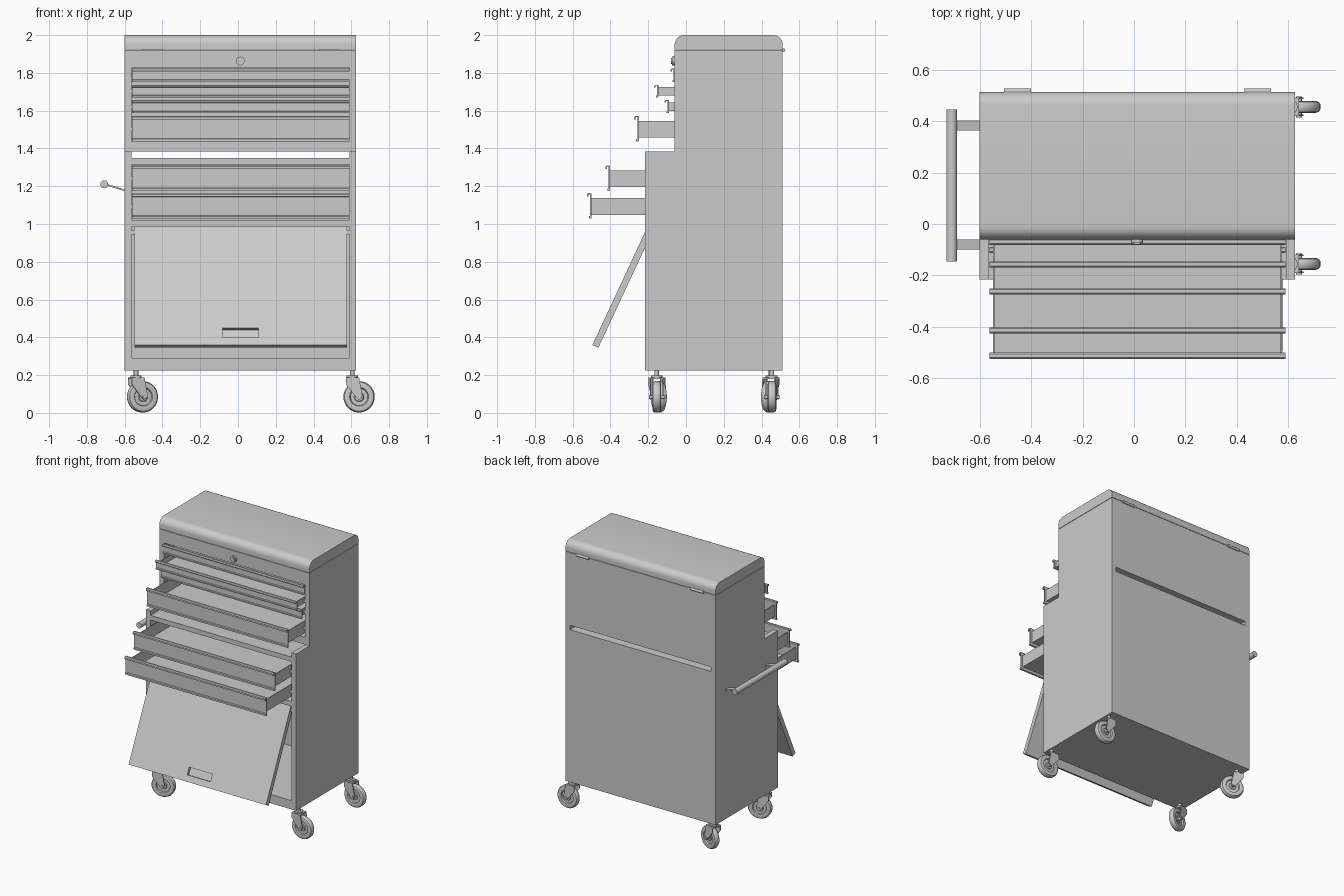
import bpy, bmesh, math
from mathutils import Matrix, Vector

if "Cube" in bpy.data.objects:
    bpy.data.objects.remove(bpy.data.objects["Cube"])

X0, X1 = -0.60, 0.626            # cabinet sides
IX0, IX1 = -0.563, 0.59          # opening sides
FL, FU, BK = -0.216, -0.06, 0.512  # lower front, upper front, back


def finish(bm, name, smooth=False):
    bmesh.ops.recalc_face_normals(bm, faces=bm.faces)
    me = bpy.data.meshes.new(name)
    bm.to_mesh(me)
    bm.free()
    ob = bpy.data.objects.new(name, me)
    bpy.context.collection.objects.link(ob)
    if smooth:
        bpy.ops.object.select_all(action='DESELECT')
        ob.select_set(True)
        bpy.context.view_layer.objects.active = ob
        bpy.ops.object.shade_smooth_by_angle(angle=math.radians(35))
    return ob


def add_box(bm, x, y, z):
    m = Matrix.Translation(((x[0] + x[1]) / 2, (y[0] + y[1]) / 2, (z[0] + z[1]) / 2))
    m = m @ Matrix.Diagonal((x[1] - x[0], y[1] - y[0], z[1] - z[0], 1))
    bmesh.ops.create_cube(bm, size=1, matrix=m)


def boxes(name, *specs):
    bm = bmesh.new()
    for s in specs:
        add_box(bm, *s)
    return finish(bm, name)


def add_prism(bm, pts, x0, x1):
    f = bm.faces.new([bm.verts.new((x0, y, z)) for y, z in pts])
    r = bmesh.ops.extrude_face_region(bm, geom=[f])
    vs = [v for v in r['geom'] if isinstance(v, bmesh.types.BMVert)]
    bmesh.ops.translate(bm, verts=vs, vec=(x1 - x0, 0, 0))


def prism(name, pts, x0, x1, smooth=False):
    bm = bmesh.new()
    add_prism(bm, pts, x0, x1)
    return finish(bm, name, smooth)


def add_rod(bm, a, b, r, seg=24):
    a, b = Vector(a), Vector(b)
    m = Matrix.Translation((a + b) / 2) @ (b - a).to_track_quat('Z', 'Y').to_matrix().to_4x4()
    bmesh.ops.create_cone(bm, cap_ends=True, segments=seg, radius1=r, radius2=r,
                          depth=(b - a).length, matrix=m)


def rod(name, a, b, r, seg=24):
    bm = bmesh.new()
    add_rod(bm, a, b, r, seg)
    return finish(bm, name, True)


# Stepped side walls
side = [(FL, 0.225), (BK, 0.225), (BK, 1.92), (FU, 1.92), (FU, 1.383), (FL, 1.383)]
prism("left_side", side, X0, IX0)
prism("right_side", side, IX1, X1)

# Lower cabinet panels; an open slot stays between it and the upper chest
IX = (IX0, IX1)
boxes("lower_cabinet",
      (IX, (FL, BK), (0.225, 0.29)),
      (IX, (FL, BK), (0.985, 1.022)),
      (IX, (FL, BK), (1.315, 1.35)),
      (IX, (BK - 0.02, BK), (0.29, 0.985)),
      (IX, (BK - 0.02, BK), (1.022, 1.315)))
# Upper chest panels with a tray under the lid
boxes("upper_chest",
      (IX, (FU, BK), (1.383, 1.437)),
      (IX, (FU, BK), (1.825, 1.84)),
      (IX, (FU, FU + 0.02), (1.84, 1.92)),
      (IX, (BK - 0.02, BK), (1.437, 1.825)),
      (IX, (BK - 0.02, BK), (1.84, 1.92)))

# Lid with rounded front and back edges
R, N = 0.05, 8
lid = [(FU, 1.923), (BK, 1.923)]
for cy, start in ((BK - R, 0), (FU + R, 90)):
    for i in range(N + 1):
        t = math.radians(start + 90 * i / N)
        lid.append((cy + R * math.cos(t), 2 - R + R * math.sin(t)))
prism("lid", lid, X0, X1, True)

# Lid hinges and lock
for i, (a, b) in enumerate(((-0.505, -0.40), (0.43, 0.533))):
    rod(f"lid_hinge_{i}", (a, BK + 0.005, 1.92), (b, BK + 0.005, 1.92), 0.009, 12)
bm = bmesh.new()
add_rod(bm, (0.012, FU, 1.863), (0.012, FU - 0.014, 1.863), 0.023)
add_rod(bm, (0.012, FU, 1.863), (0.012, FU - 0.02, 1.863), 0.015)
finish(bm, "lock", True)


def drawer(i, front, z0, z1, depth):
    h = z1 - z0
    b, t = z0 + 0.15 * h, z1 - 0.19 * h
    xa, xb, w = IX0 + 0.016, IX1 - 0.016, 0.006
    y1 = front + depth
    # Tray
    boxes(f"drawer_{i}_tray",
          ((xa, xb), (front, y1), (b, b + w)),
          ((xa, xa + w), (front, y1), (b + w, t)),
          ((xb - w, xb), (front, y1), (b + w, t)),
          ((xa + w, xb - w), (y1 - w, y1), (b + w, t)))
    # Slides
    zm = (b + t) / 2
    boxes(f"drawer_{i}_slides",
          ((IX0, xa), (max(FL if z0 < 1.38 else FU, front + 0.02), y1), (zm - 0.008, zm + 0.008)),
          ((xb, IX1), (max(FL if z0 < 1.38 else FU, front + 0.02), y1), (zm - 0.008, zm + 0.008)))
    # Front with rolled pull on top and small lip below
    k = min(0.02, 0.22 * h)
    f = front
    prof = [(f + 0.008, z0 + 0.002), (f + 0.008, z1 - 0.003), (f + 0.004, z1),
            (f - 0.010, z1), (f - 0.016, z1 - 0.006), (f - 0.016, z1 - k + 0.002),
            (f - 0.012, z1 - k), (f - 0.009, z1 - k + 0.002), (f - 0.009, z1 - 0.3 * k),
            (f, z1 - 0.3 * k), (f, z0 + k * 0.8), (f - 0.006, z0 + k * 0.6),
            (f - 0.006, z0), (f + 0.004, z0)]
    prism(f"drawer_{i}_front", prof, IX0 + 0.001, IX1 - 0.001)


for i, d in enumerate(((-0.066, 1.752, 1.822, 0.52), (-0.153, 1.67, 1.737, 0.52),
                       (-0.097, 1.587, 1.657, 0.52), (-0.258, 1.437, 1.572, 0.52),
                       (-0.41, 1.175, 1.31, 0.66), (-0.508, 1.028, 1.163, 0.66))):
    drawer(i, *d)

# Flip-up door with a recessed grip
door = boxes("door", ((-0.547, 0.576), (0, 0.035), (-0.69, 0)))
cutter = boxes("grip_cutter", ((-0.082, 0.108), (-0.02, 0.022), (-0.645, -0.592)))
mod = door.modifiers.new("grip", 'BOOLEAN')
mod.operation = 'DIFFERENCE'
mod.object = cutter
bpy.ops.object.select_all(action='DESELECT')
bpy.context.view_layer.objects.active = door
door.select_set(True)
bpy.ops.object.modifier_apply(modifier=mod.name)
bpy.data.objects.remove(cutter)
door.location = (0, -0.204, 0.985)
door.rotation_euler.x = math.radians(-25)
boxes("door_brackets",
      ((IX0, -0.549), (FL + 0.004, 0.40), (0.945, 0.965)),
      ((0.578, IX1), (FL + 0.004, 0.40), (0.945, 0.965)))

# Push handle on the left side
rod("push_handle", (-0.708, -0.146, 1.21), (-0.708, 0.444, 1.21), 0.021)
for i, y in enumerate((-0.08, 0.383)):
    bm = bmesh.new()
    f = bm.faces.new([bm.verts.new((x, y - 0.019, z)) for x, z in
                      ((X0, 1.174), (X0, 1.183), (-0.70, 1.214), (-0.70, 1.205))])
    r = bmesh.ops.extrude_face_region(bm, geom=[f])
    bmesh.ops.translate(bm, verts=[v for v in r['geom'] if isinstance(v, bmesh.types.BMVert)],
                        vec=(0, 0.038, 0))
    finish(bm, f"handle_arm_{i}")


def caster(name, x, y, yaw):
    ax, az = 0.036, 0.084
    # Wheel turned from a half section: (offset along axle, radius)
    prof = [(-0.014, 0.0), (-0.014, 0.022), (-0.010, 0.026), (-0.010, 0.046), (-0.020, 0.05),
            (-0.023, 0.066), (-0.019, 0.077), (-0.010, 0.083)]
    prof += [(-o, r) for o, r in reversed(prof)]
    bm = bmesh.new()
    vs = [bm.verts.new((ax, o, az + r)) for o, r in prof]
    es = [bm.edges.new(p) for p in zip(vs, vs[1:])]
    bmesh.ops.spin(bm, geom=vs + es, cent=(ax, 0, az), axis=(0, 1, 0),
                   angle=2 * math.pi, steps=32, use_merge=True)
    bmesh.ops.remove_doubles(bm, verts=bm.verts, dist=1e-5)
    parts = [finish(bm, name + "_wheel", True)]
    # Fork, axle, swivel and stem
    bm = bmesh.new()
    fork = [(-0.034, 0.186), (0.036, 0.186), (0.054, 0.09), (0.046, 0.072),
            (0.030, 0.070), (0.020, 0.082), (-0.034, 0.150)]
    for y0 in (-0.036, 0.030):
        f = bm.faces.new([bm.verts.new((px, y0, pz)) for px, pz in fork])
        r = bmesh.ops.extrude_face_region(bm, geom=[f])
        bmesh.ops.translate(bm, vec=(0, 0.006, 0), verts=[
            v for v in r['geom'] if isinstance(v, bmesh.types.BMVert)])
    add_box(bm, (-0.034, 0.036), (-0.036, 0.036), (0.179, 0.187))
    add_rod(bm, (ax, -0.041, az), (ax, 0.041, az), 0.011, 12)
    add_rod(bm, (0, 0, 0.185), (0, 0, 0.197), 0.03)
    add_rod(bm, (0, 0, 0.19), (0, 0, 0.23), 0.012, 16)
    parts.append(finish(bm, name + "_fork", True))
    for p in parts:
        p.location = (x, y, 0.001)
        p.rotation_euler.z = math.radians(yaw)


caster("front_left_caster", -0.54, -0.155, 18)
caster("back_left_caster", -0.54, 0.45, -18)
caster("front_right_caster", 0.605, -0.155, 0)
caster("back_right_caster", 0.605, 0.455, 0)
